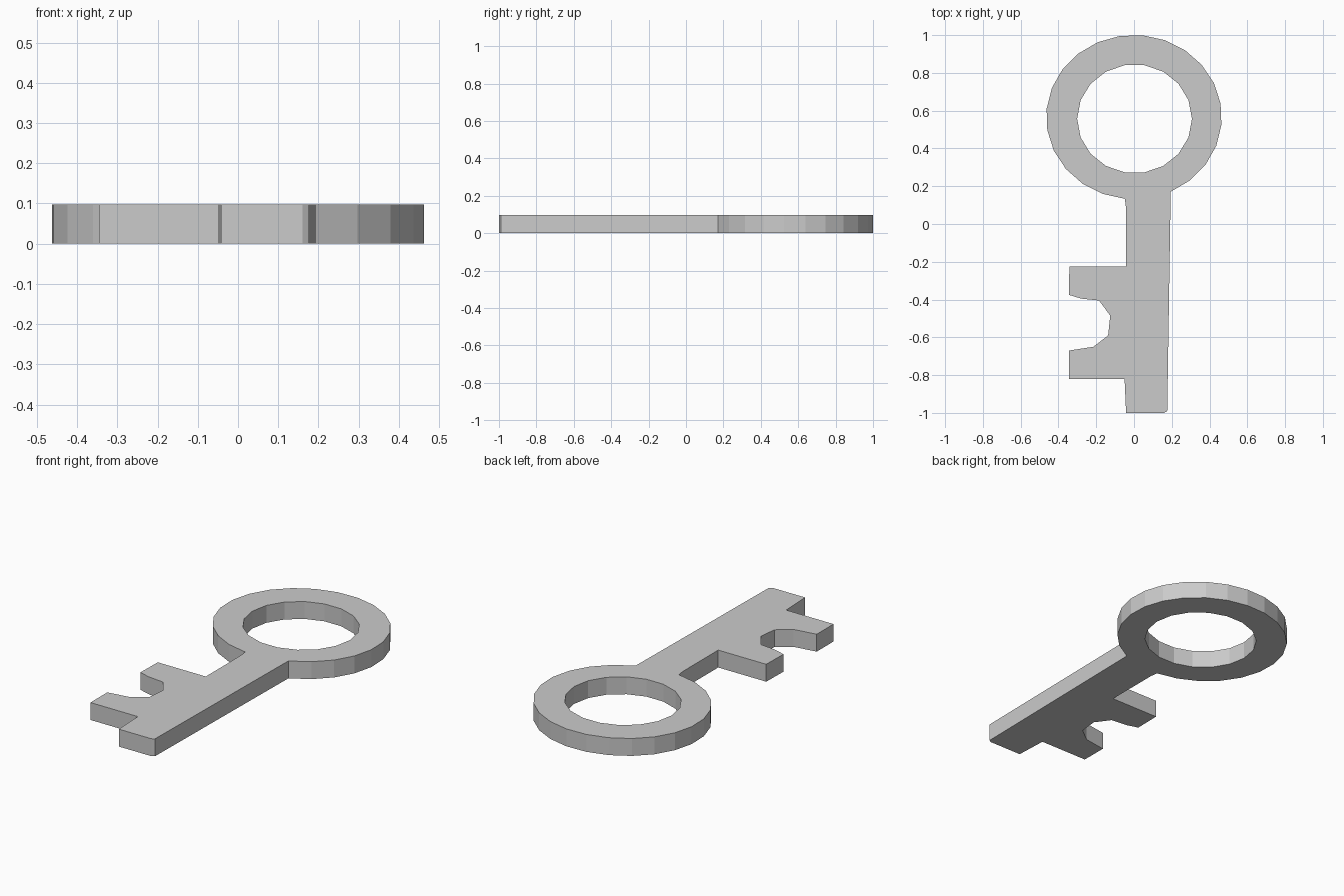
import bpy, bmesh
from math import cos, sin, radians

if "Cube" in bpy.data.objects:
    bpy.data.objects.remove(bpy.data.objects["Cube"])

THICKNESS = 0.098


def arc(cx, cy, rx, ry, start, end, steps):
    """Points along an ellipse arc, both ends included (degrees)."""
    angles = [radians(start + (end - start) * i / steps) for i in range(steps + 1)]
    return [(cx + rx * cos(a), cy + ry * sin(a)) for a in angles]


# Bow: outer arc, open where the shank joins it, and the finger hole
bow_outer = arc(0, 0.566, 0.465, 0.435, -65.3, 264, 22)
bow_hole = arc(0.003, 0.557, 0.304, 0.288, 0, 360, 18)[:-1]

# Shank and bit: down the left side, around the teeth, up the right side
shank = [
    (-0.043, 0.09), (-0.043, -0.225),
    (-0.342, -0.225), (-0.345, -0.375), (-0.28, -0.395), (-0.185, -0.405),
    (-0.126, -0.485), (-0.137, -0.59), (-0.215, -0.65), (-0.345, -0.67),
    (-0.345, -0.82), (-0.05, -0.82),
    (-0.042, -1.0), (0.16, -1.0), (0.176, -0.99), (0.19, -0.1),
]

# Fill the flat outline with its hole, then extrude to thickness
bm = bmesh.new()
edges = []
for loop in (bow_outer + shank, bow_hole):
    verts = [bm.verts.new((x, y, 0)) for x, y in loop]
    edges += [bm.edges.new((verts[i - 1], verts[i])) for i in range(len(verts))]
bmesh.ops.triangle_fill(bm, edges=edges, use_beauty=True)
top = bmesh.ops.extrude_face_region(bm, geom=bm.faces[:], use_keep_orig=True)
bmesh.ops.translate(bm, vec=(0, 0, THICKNESS),
                    verts=[g for g in top["geom"] if isinstance(g, bmesh.types.BMVert)])
bmesh.ops.recalc_face_normals(bm, faces=bm.faces[:])

mesh = bpy.data.meshes.new("key")
bm.to_mesh(mesh)
bm.free()
bpy.context.collection.objects.link(bpy.data.objects.new("key", mesh))
